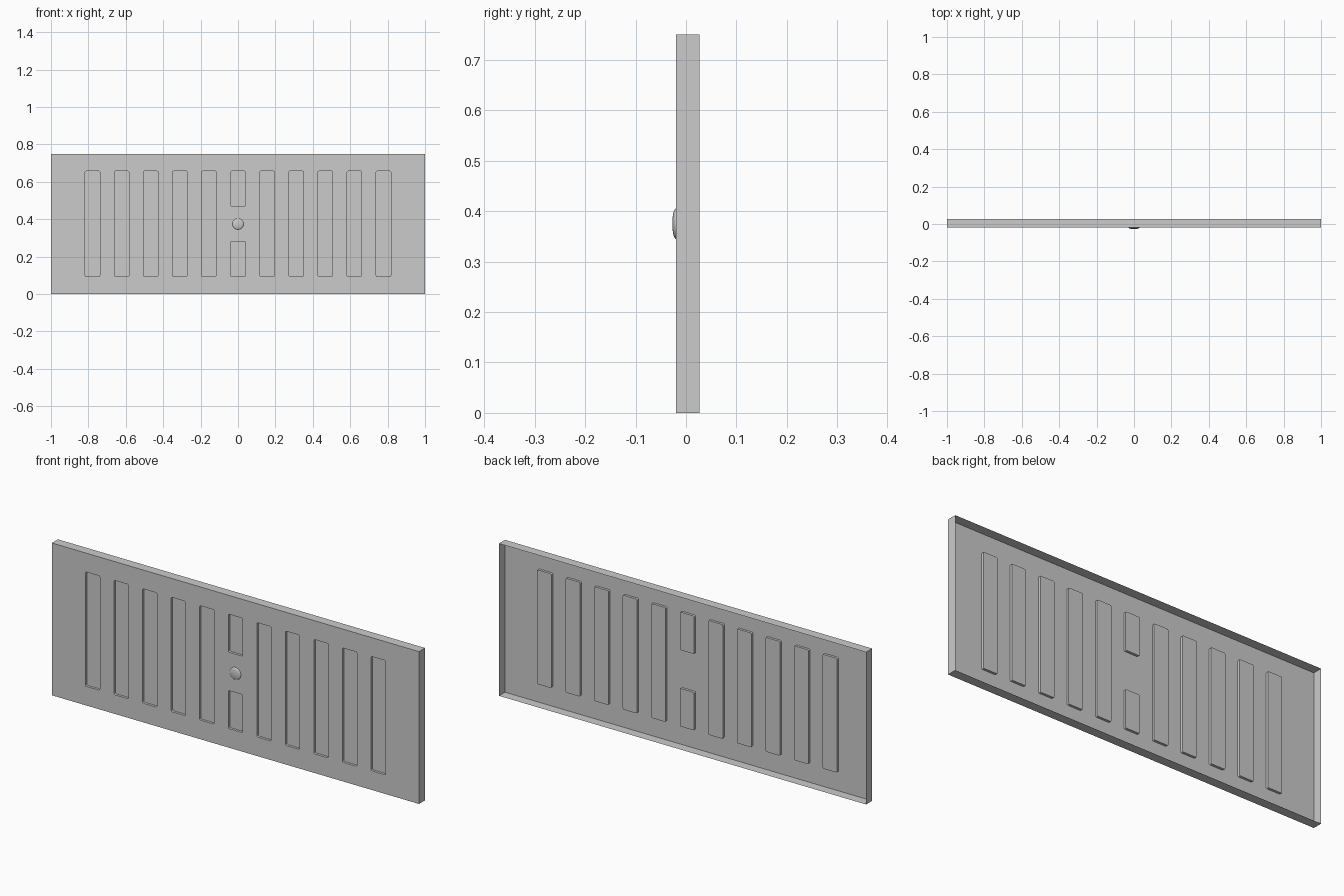
import bpy, bmesh, math
from mathutils import Matrix

if "Cube" in bpy.data.objects:
    bpy.data.objects.remove(bpy.data.objects["Cube"])

W, H = 1.0, 0.75             # half width, height
FRONT, BACK = -0.02, 0.027   # face plane and rear edge of the flange
DEPTH, PITCH, HALF = 0.012, 0.1556, 0.039
Z0, Z1 = 0.094, 0.657
R = 0.006                    # slot corner radius


def finish(bm, name):
    mesh = bpy.data.meshes.new(name)
    bm.to_mesh(mesh)
    bm.free()
    ob = bpy.data.objects.new(name, mesh)
    bpy.context.collection.objects.link(ob)
    return ob


def rounded_rect(x0, x1, z0, z1, r, steps=3):
    corners = [(x1 - r, z0 + r, -90), (x1 - r, z1 - r, 0),
               (x0 + r, z1 - r, 90), (x0 + r, z0 + r, 180)]
    pts = []
    for cx, cz, start in corners:
        for k in range(steps + 1):
            a = math.radians(start + 90 * k / steps)
            pts.append((cx + r * math.cos(a), cz + r * math.sin(a)))
    return pts


def ring(bm, pts, y):
    return [bm.verts.new((x, y, z)) for x, z in pts]


def edges_of(bm, vs):
    return [bm.edges.new((vs[i - 1], vs[i])) for i in range(len(vs))]


def walls(bm, a, b):
    for i in range(len(a)):
        bm.faces.new((a[i], a[i - 1], b[i - 1], b[i]))


# slot layout: full-height slots, with the middle one split around the knob
slots = []
for i in range(-5, 6):
    spans = [(Z0, Z1)] if i else [(Z0, 0.281), (0.47, Z1)]
    slots += [rounded_rect(i * PITCH - HALF, i * PITCH + HALF, lo, hi, R)
              for lo, hi in spans]

# sheet panel: face with openings, pressed pockets and rear flange
bm = bmesh.new()
outer = ring(bm, [(-W, 0), (W, 0), (W, H), (-W, H)], FRONT)
slot_rings = [ring(bm, pts, FRONT) for pts in slots]
edges = edges_of(bm, outer)
for vs in slot_rings:
    edges += edges_of(bm, vs)
bmesh.ops.triangle_fill(bm, edges=edges, use_beauty=True, normal=(0, -1, 0))
bmesh.ops.dissolve_limit(bm, angle_limit=0.01, verts=[], edges=bm.edges[:])
for vs, pts in zip(slot_rings, slots):
    floor = ring(bm, pts, FRONT + DEPTH)
    bm.faces.new(floor)
    walls(bm, floor, vs)
rear = ring(bm, [(-W, 0), (W, 0), (W, H), (-W, H)], BACK)
walls(bm, outer, rear)
finish(bm, "vent_panel")

# low domed knob, front half of a flattened sphere
bm = bmesh.new()
bmesh.ops.create_uvsphere(bm, u_segments=32, v_segments=16, radius=1)
bmesh.ops.delete(bm, geom=[v for v in bm.verts if v.co.z < -0.01], context='VERTS')
bmesh.ops.transform(bm, verts=bm.verts, matrix=(
    Matrix.Translation((0, FRONT, 0.375))
    @ Matrix.Rotation(math.radians(90), 4, 'X')
    @ Matrix.Diagonal((0.03, 0.03, 0.0072, 1))))
for f in bm.faces:
    f.smooth = True
finish(bm, "knob")
